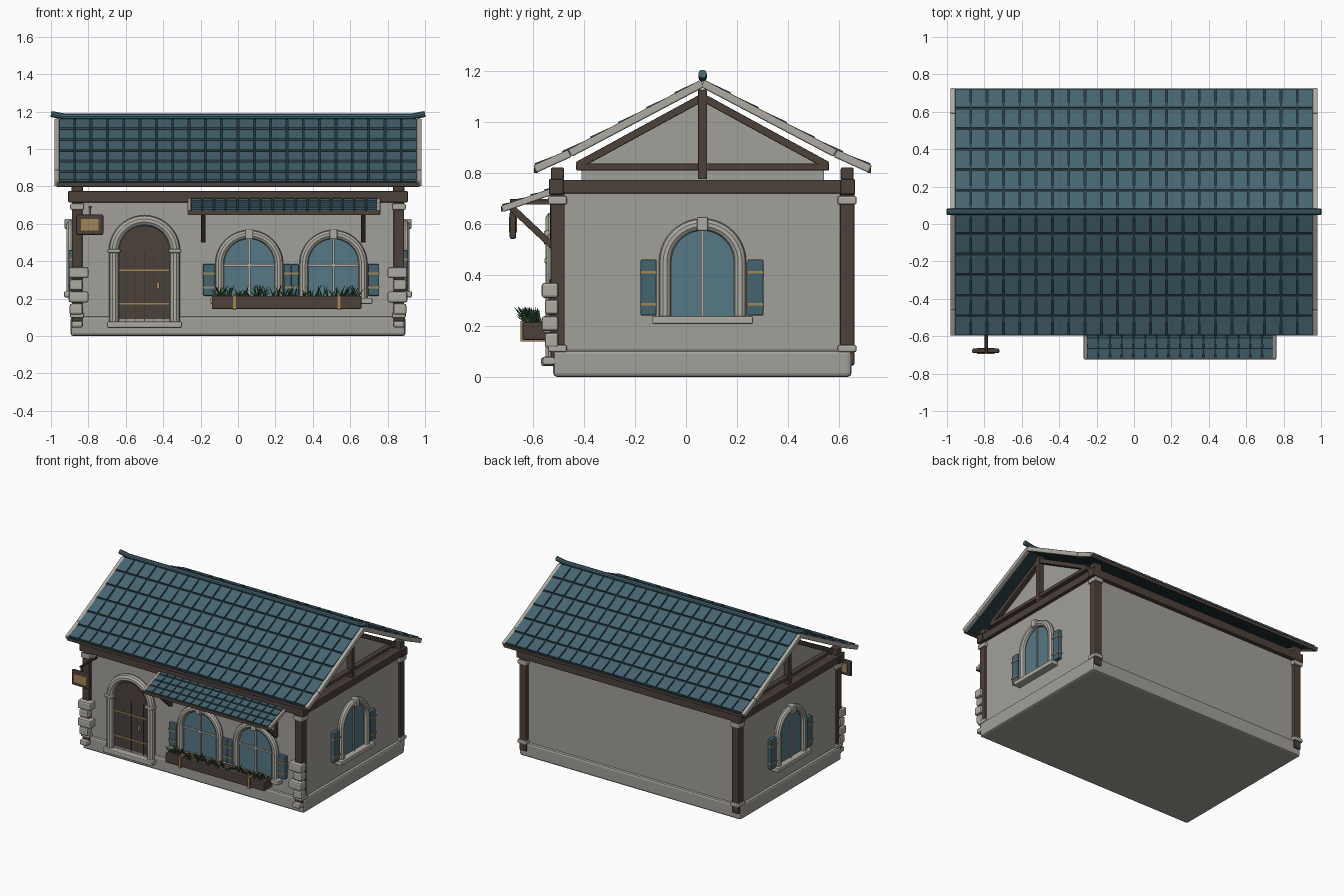
import bpy, bmesh, math, random
from mathutils import Matrix, Vector

if "Cube" in bpy.data.objects:
    bpy.data.objects.remove(bpy.data.objects["Cube"])

random.seed(4)
I = Matrix.Identity(4)
CY = 0.065  # ridge line and side window centre


def mat(name, r, g, b):
    m = bpy.data.materials.new(name)
    m.diffuse_color = (r, g, b, 1)
    m.use_nodes = True
    m.node_tree.nodes["Principled BSDF"].inputs["Base Color"].default_value = m.diffuse_color
    return m


TEAL = mat("teal", 0.06, 0.13, 0.165)
DARK = mat("dark_teal", 0.02, 0.045, 0.055)
WOOD = mat("wood", 0.075, 0.052, 0.042)
GOLD = mat("gold", 0.36, 0.24, 0.09)
GREEN = mat("green", 0.04, 0.12, 0.05)
GLASS = mat("glass", 0.09, 0.19, 0.24)
STONE = mat("stone", 0.42, 0.41, 0.36)
WALL = mat("plaster", 0.36, 0.35, 0.32)


def finish(bm, name, m, M=I, bevel=0.0):
    bmesh.ops.recalc_face_normals(bm, faces=bm.faces)
    me = bpy.data.meshes.new(name)
    bm.to_mesh(me)
    bm.free()
    ob = bpy.data.objects.new(name, me)
    bpy.context.collection.objects.link(ob)
    ob.matrix_world = M
    if m:
        me.materials.append(m)
    if bevel:
        b = ob.modifiers.new("bevel", "BEVEL")
        b.width, b.segments = bevel, 2
    return ob


def boxes(name, specs, m=None, M=I, bevel=0.0):
    """One object of boxes given as x0, x1, y0, y1, z0, z1."""
    bm = bmesh.new()
    for x0, x1, y0, y1, z0, z1 in specs:
        T = Matrix.Translation(((x0 + x1) / 2, (y0 + y1) / 2, (z0 + z1) / 2))
        bmesh.ops.create_cube(bm, size=1, matrix=T @ Matrix.Diagonal((abs(x1 - x0), abs(y1 - y0), z1 - z0, 1)))
    return finish(bm, name, m, M, bevel)


def beams(name, specs, m, bevel=0.0):
    """Boxes lying in y-z: x centre, width, start (y, z), end (y, z), thickness."""
    bm = bmesh.new()
    for x, w, a, b, t in specs:
        a, b = Vector((x, *a)), Vector((x, *b))
        d = b - a
        R = Matrix.Translation((a + b) / 2) @ Matrix.Rotation(math.atan2(d.z, d.y), 4, "X")
        bmesh.ops.create_cube(bm, size=1, matrix=R @ Matrix.Diagonal((w, d.length, t, 1)))
    return finish(bm, name, m, I, bevel)


def prism(name, pts, y0, y1, m, M=I):
    """Extrude an x-z outline along y."""
    bm = bmesh.new()
    f = bm.faces.new([bm.verts.new((x, y0, z)) for x, z in pts])
    r = bmesh.ops.extrude_face_region(bm, geom=[f])
    vs = [v for v in r["geom"] if isinstance(v, bmesh.types.BMVert)]
    bmesh.ops.translate(bm, verts=vs, vec=(0, y1 - y0, 0))
    return finish(bm, name, m, M)


def tube(name, pts, r, m, M=I):
    cu = bpy.data.curves.new(name, "CURVE")
    cu.dimensions, cu.bevel_depth, cu.bevel_resolution, cu.use_fill_caps = "3D", r, 3, True
    s = cu.splines.new("POLY")
    s.points.add(len(pts) - 1)
    for p, c in zip(s.points, pts):
        p.co = (*c, 1)
    cu.materials.append(m)
    ob = bpy.data.objects.new(name, cu)
    bpy.context.collection.objects.link(ob)
    ob.matrix_world = M
    bpy.ops.object.select_all(action="DESELECT")
    ob.select_set(True)
    bpy.context.view_layer.objects.active = ob
    bpy.ops.object.convert(target="MESH")
    bpy.ops.object.shade_smooth_by_angle()


def arch(cx, r, z0, zs, n=20):
    arc = [(cx + r * math.cos(math.pi * i / n), zs + r * math.sin(math.pi * i / n)) for i in range(n + 1)]
    return [(cx + r, z0)] + arc + [(cx - r, z0)]


def frame(name, cx, r, z0, zs, t, M=I):
    tube(name, [(x, -0.018, z) for x, z in arch(cx, r, z0, zs)], t, STONE, M)


def window(name, cx, r, z0, zs, M, shutters, sz, cross):
    t = 0.024
    prism(name + "_glass", arch(cx, r, z0, zs), -0.012, 0.01, GLASS, M)
    frame(name + "_frame", cx, r, z0, zs, t, M)
    bars = [(cx - .006, cx + .006, -.022, 0, z0, zs + r)]
    if cross:
        bars.append((cx - r, cx + r, -.022, 0, zs - .012, zs))
    boxes(name + "_bars", bars, STONE, M)
    top = zs + r
    boxes(name + "_keystone", [(cx - .021, cx + .021, -.052, 0, top - .025, top + .03)], STONE, M, .006)
    boxes(name + "_sill", [(cx - r - .05, cx + r + .05, -.055, 0, z0 - .028, z0 + .004)], STONE, M, .006)
    a, b = sz
    boxes(name + "_shutters", [(u, v, -.03, 0, a, b) for u, v in shutters], TEAL, M, .006)
    boxes(name + "_shutter_straps", [(u - .002, v + .002, -.034, 0, z - .005, z + .005)
          for u, v in shutters for z in (a + .045, b - .05)], GOLD, M)


# Walls, plinth and timber frame
boxes("plinth", [(-.895, .895, -.52, .648, 0, .105)], WALL, bevel=.015)
boxes("walls", [(-.875, .875, -.505, .632, .09, .76)], WALL)
PX, PY = (-.86, .86), (-.503, .631)
boxes("corner_posts", [(x - .028, x + .028, y - .028, y + .028, .045, .73) for x in PX for y in PY], WOOD, bevel=.005)
boxes("post_caps", [(x - .037, x + .037, y - .037, y + .037, a, b) for x in PX for y in PY
      for a, b in ((.675, .708), (.097, .125))], STONE, bevel=.007)
boxes("wall_plates", [(-.908, .908, -.537, -.48, .715, .775), (-.908, .908, .605, .662, .715, .775),
      (-.9, -.84, -.5, .62, .718, .772), (.84, .9, -.5, .62, .718, .772)], WOOD, bevel=.005)
boxes("plate_blocks", [(x - .03, x + .03, y - .025, y + .025, .77, .82) for x in PX for y in PY], WOOD, bevel=.005)
boxes("quoins", [(s * (.905 - i % 2 * .005), s * (.80 + i % 2 * .03), -.565 + i % 2 * .012, -.5, z, z + .058)
      for s in (-1, 1) for i, z in enumerate((.31, .245, .18, .115))]
      + [(s * .89, s * .83, -.562, -.5, .045, .08) for s in (-1, 1)], STONE, bevel=.01)

# Gable panels and trusses
for s, side in ((1, "right"), (-1, "left")):
    Mg = Matrix.Rotation(math.pi / 2, 4, "Z")
    prism(side + "_gable", [(-.41, .765), (.54, .765), (.54, .83), (CY, 1.1), (-.41, .83)], -s * .835, -s * .85, WALL, Mg)
    x = s * .86
    beams(side + "_truss", [(x, .05, (-.43, .822), (.56, .822), .026),
          (x, .056, (CY, .775), (CY, 1.125), .036),
          (x, .05, (-.425, .828), (CY, 1.095), .03),
          (x, .05, (.555, .828), (CY, 1.095), .03)], WOOD, .004)


# Roof with flared eaves
def roof_z(d):
    return 1.15 - d * .527 if d < .52 else .876 - (d - .52) * .45


ROWS = [0, .11, .22, .33, .44, .55, .657]
N = 22
deck, tiles, barge = [], [], []
for s in (-1, 1):
    for a, b in zip(ROWS, ROWS[1:]):
        p, q = (CY + s * a, roof_z(a)), (CY + s * b, roof_z(b))
        deck.append((0, 1.93, p, q, .018))
        g = .008 * s
        for i in range(N):
            tiles.append((-.96 + 1.92 * (i + .5) / N, 1.92 / N - .01,
                          (p[0] + g, p[1] + .006), (q[0] - g * .2, q[1] + .017), .012))
    for x in (-.968, .968):
        for a, b in ((0, .52), (.52, .657)):
            barge.append((x, .028, (CY + s * a, roof_z(a)), (CY + s * b, roof_z(b)), .032))
beams("roof_deck", deck, DARK)
beams("roof_tiles", tiles, TEAL)
beams("bargeboards", barge, STONE, .006)
boxes("eave_boards", [(-.97, .97, CY + s * .645, CY + s * .66, .798, .82) for s in (-1, 1)], WOOD, bevel=.003)
tube("ridge_cap", [(-1, CY, 1.187), (-.93, CY, 1.174), (.93, CY, 1.174), (1, CY, 1.187)], .017, TEAL)

# Door
F = Matrix.Translation((0, -.505, 0))
prism("door", arch(-.5, .15, .07, .45), -.015, .01, WOOD, F)
boxes("door_grooves", [(x - .002, x + .002, -.017, 0, .08, .45) for x in (-.6, -.55, -.5, -.45, -.4)], DARK, F)
frame("door_frame", -.5, .163, .07, .455, .028, F)
boxes("door_imposts", [(x - .034, x + .034, -.05, 0, .445, .465) for x in (-.663, -.337)], STONE, F, .006)
boxes("door_straps", [(-.64, -.37, -.021, 0, z, z + .009) for z in (.348, .168)]
      + [(-.437, -.42, -.032, 0, .255, .29)], GOLD, F)
boxes("door_step", [(-.7, -.3, -.062, 0, .043, .077)], STONE, F, .007)

# Windows
window("front_left_window", .06, .158, .2, .385, F, [(-.187, -.125), (.245, .285)], (.215, .385), True)
window("front_right_window", .51, .158, .2, .385, F, [(.285, .325), (.695, .755)], (.215, .385), True)
for s, side in ((1, "right"), (-1, "left")):
    M = Matrix.Translation((s * .875, CY, 0)) @ Matrix.Rotation(s * math.pi / 2, 4, "Z")
    window(side + "_window", 0, .147, .235, .45, M, [(-.243, -.18), (.175, .238)], (.24, .46), False)

# Planter with leaves
boxes("planter", [(-.14, .66, -.64, -.54, .145, .215)], WOOD, bevel=.006)
boxes("planter_brackets", [(x - .008, x + .008, -.648, -.54, .138, .22) for x in (-.02, .54)], GOLD)
bm = bmesh.new()
for i in range(110):
    base = Vector((random.uniform(-.12, .64), random.uniform(-.62, -.57), .205))
    tip = Vector((random.uniform(-.04, .04), random.uniform(-.055, 0), random.uniform(.03, .07)))
    R = tip.to_track_quat("Z", "Y").to_matrix().to_4x4()
    bmesh.ops.create_cone(bm, segments=4, cap_ends=True, radius1=.006, radius2=.001, depth=tip.length,
                          matrix=Matrix.Translation(base + tip / 2) @ R)
finish(bm, "plants", GREEN)

# Awning over the front windows
top, low = Vector((-.5, .735)), Vector((-.72, .658))
beams("awning_deck", [(.247, 1.0, top, low, .014)], DARK)
NA = 16
at = []
for r in range(4):
    p, q = top.lerp(low, r / 4 + .01), top.lerp(low, (r + 1) / 4 - .005)
    for i in range(NA):
        at.append((-.253 + (i + .5) / NA, 1 / NA - .009, p + Vector((0, .006)), q + Vector((0, .014)), .01))
beams("awning_tiles", at, TEAL)
beams("awning_edges", [(x, .018, top, low, .026) for x in (-.26, .752)], STONE, .005)
boxes("awning_front_board", [(-.265, .758, -.724, -.712, .648, .67)], WOOD)
for x, side in ((-.185, "left"), (.67, "right")):
    beams(side + "_awning_bracket", [(x, .024, (-.685, .665), (-.52, .51), .026),
          (x, .024, (-.655, .684), (-.51, .684), .018), (x, .024, (-.52, .5), (-.52, .7), .024)], WOOD, .003)

# Hanging sign
tube("sign_arm", [(-.79, -.5, .688), (-.79, -.69, .688)], .009, WOOD)
boxes("sign_hanger", [(-.795, -.785, -.683, -.673, .64, .69)], WOOD)
boxes("sign_board", [(-.865, -.72, -.691, -.665, .54, .65)], WOOD, bevel=.009)
boxes("sign_face", [(-.84, -.745, -.694, -.662, .565, .627)], GOLD)
